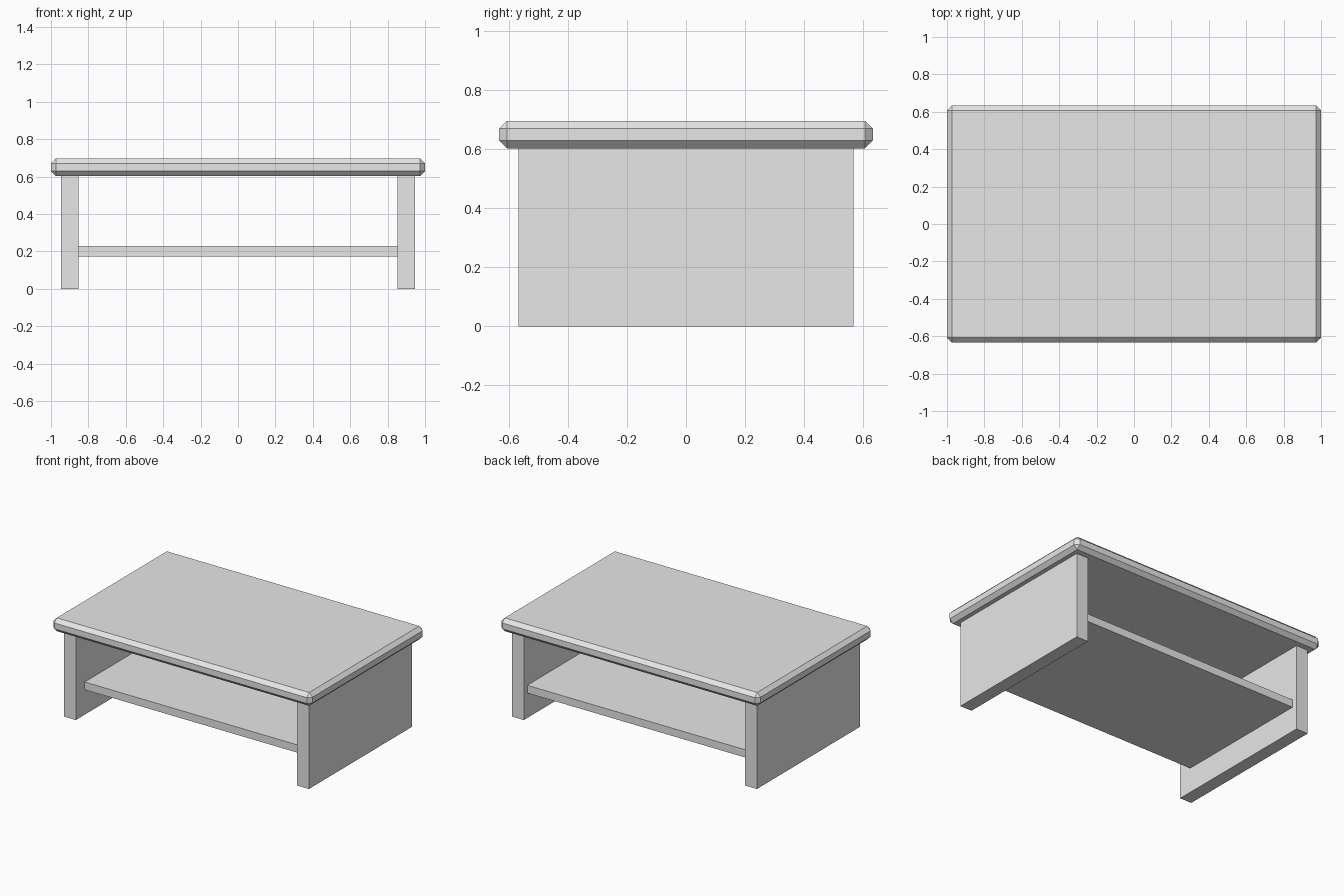
import bpy
import bmesh
from mathutils import Vector

cube = bpy.data.objects.get("Cube")
if cube:
    bpy.data.objects.remove(cube, do_unlink=True)

# Single plain finish
grey = bpy.data.materials.new("light_grey")
grey.use_nodes = True
colour = (0.8, 0.8, 0.8, 1.0)
grey.diffuse_color = colour
for node in grey.node_tree.nodes:
    if node.type == "BSDF_PRINCIPLED":
        node.inputs["Base Color"].default_value = colour


def board(name, low, high, chamfer=0.0):
    """Flat-shaded box between two corners, optionally chamfered all round."""
    low, high = Vector(low), Vector(high)
    size = high - low
    bm = bmesh.new()
    bmesh.ops.create_cube(bm, size=1)
    bmesh.ops.scale(bm, vec=size, verts=bm.verts)
    if chamfer:
        bmesh.ops.bevel(bm, geom=bm.edges[:], offset=chamfer,
                        segments=1, affect="EDGES")
    mesh = bpy.data.meshes.new(name)
    bm.to_mesh(mesh)
    bm.free()
    mesh.materials.append(grey)
    obj = bpy.data.objects.new(name, mesh)
    obj.location = (low + high) / 2
    bpy.context.collection.objects.link(obj)
    return obj


top_bottom = 0.603
leg_inner, leg_outer, leg_depth = 0.854, 0.945, 0.568

# Chamfered table top
board("table_top", (-1, -0.633, top_bottom), (1, 0.633, 0.696), chamfer=0.026)

# Solid panel legs at each end
board("left_leg", (leg_inner, -leg_depth, 0), (leg_outer, leg_depth, top_bottom))
board("right_leg", (-leg_outer, -leg_depth, 0), (-leg_inner, leg_depth, top_bottom))

# Lower shelf, set back further at the front
board("shelf", (-leg_inner, -0.47, 0.174), (leg_inner, 0.53, 0.228))
